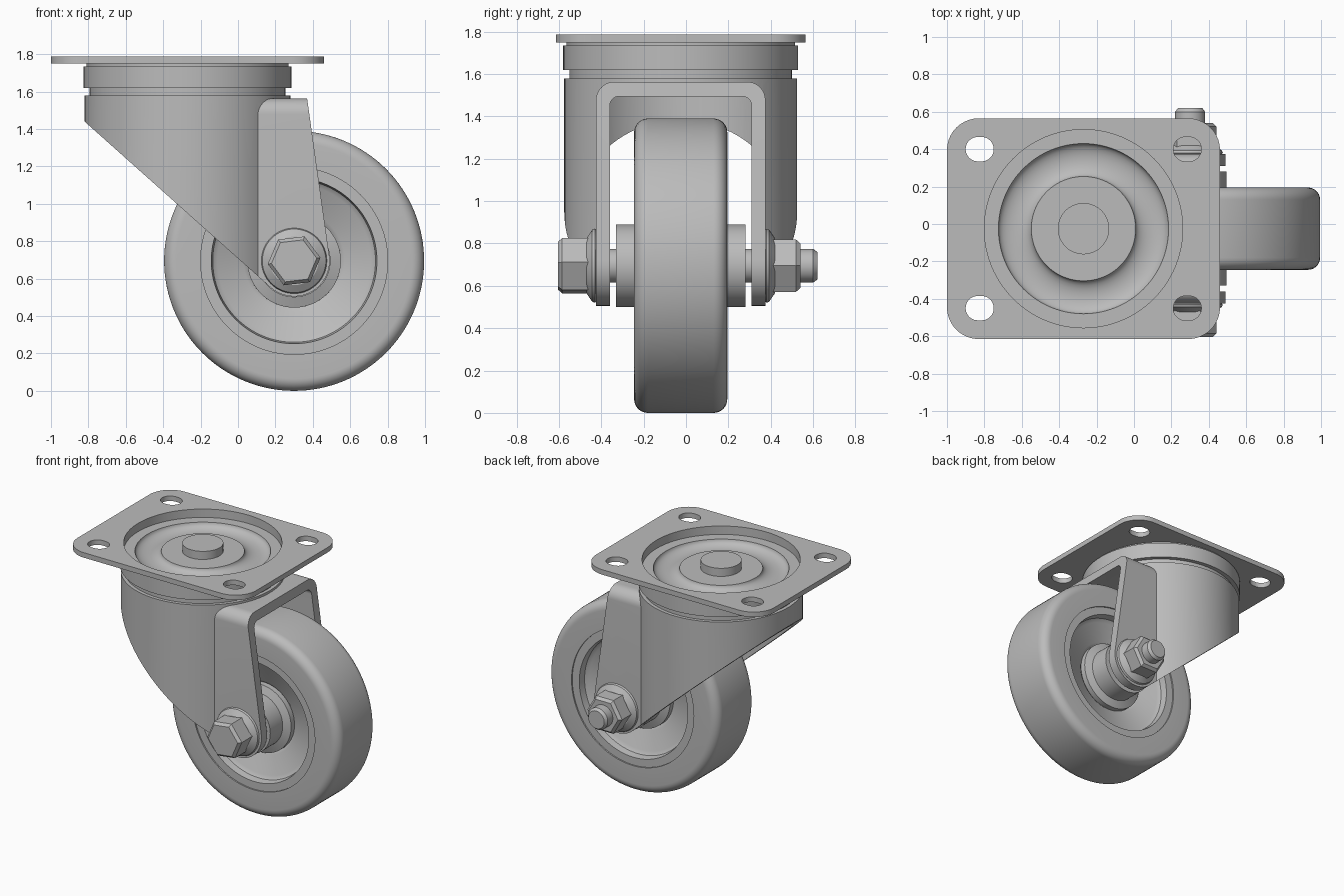
import bpy, bmesh
from math import cos, sin, pi, radians

old = bpy.data.objects.get("Cube")
if old:
    bpy.data.objects.remove(old, do_unlink=True)

GREY = (0.5, 0.5, 0.5, 1)
steel = bpy.data.materials.new("grey_metal")
steel.use_nodes = True
steel.diffuse_color = GREY
steel.node_tree.nodes["Principled BSDF"].inputs["Base Color"].default_value = GREY

MID_Y = -0.025               # shared symmetry plane
AXLE_X, AXLE_Z = 0.3, 0.695  # wheel axis
SWIVEL_X = -0.27             # swivel axis


def finish(name, bm):
    bmesh.ops.remove_doubles(bm, verts=bm.verts, dist=1e-5)
    bmesh.ops.recalc_face_normals(bm, faces=bm.faces)
    mesh = bpy.data.meshes.new(name)
    bm.to_mesh(mesh)
    bm.free()
    mesh.materials.append(steel)
    ob = bpy.data.objects.new(name, mesh)
    bpy.context.collection.objects.link(ob)
    return ob


def smooth(ob):
    bpy.ops.object.select_all(action="DESELECT")
    ob.select_set(True)
    bpy.context.view_layer.objects.active = ob
    bpy.ops.object.shade_smooth_by_angle(angle=radians(32))


def on_axle(r, a, t):
    return (AXLE_X + r * cos(t), MID_Y + a, AXLE_Z + r * sin(t))


def on_swivel(r, a, t):
    return (SWIVEL_X + r * cos(t), MID_Y + r * sin(t), a)


def lathe(name, profile, place, segs=96, turn=0.0):
    """Revolve (radius, height) points about the axle or the swivel axis."""
    bm = bmesh.new()
    rings = [[bm.verts.new(place(r, a, turn + 2 * pi * i / segs)) for i in range(segs)]
             if r else [bm.verts.new(place(0, a, 0))] for r, a in profile]
    for p, q in zip(rings, rings[1:]):
        for i in range(segs):
            j = (i + 1) % segs
            corners = [p[i % len(p)], p[j % len(p)], q[j % len(q)], q[i % len(q)]]
            bm.faces.new(list(dict.fromkeys(corners)))
    return finish(name, bm)


def prism(name, outline, place, lo, hi):
    """Extrude a 2D outline between two levels."""
    bm = bmesh.new()
    a, b = ([bm.verts.new(place(u, v, w)) for u, v in outline] for w in (lo, hi))
    bm.faces.new(a)
    bm.faces.new(b)
    for i in range(len(a)):
        bm.faces.new((a[i - 1], a[i], b[i], b[i - 1]))
    return finish(name, bm)


def arc(cx, cy, r, start, end, n=10):
    return [(cx + r * cos(radians(start + (end - start) * i / n)),
             cy + r * sin(radians(start + (end - start) * i / n))) for i in range(n + 1)]


def rounded_box(u0, u1, v0, v1, r):
    corners = [(u1 - r, v1 - r), (u0 + r, v1 - r), (u0 + r, v0 + r), (u1 - r, v0 + r)]
    return [p for k, c in enumerate(corners) for p in arc(*c, r, 90 * k, 90 * k + 90)]


def along_x(u, v, w):
    return (w, MID_Y + u, v)


def along_y(u, v, w):
    return (u, w, v)


def along_z(u, v, w):
    return (u, MID_Y + v, w)


def cut(ob, tool, operation="DIFFERENCE"):
    mod = ob.modifiers.new("cut", "BOOLEAN")
    mod.operation, mod.object, mod.solver = operation, tool, "EXACT"
    bpy.context.view_layer.objects.active = ob
    bpy.ops.object.modifier_apply(modifier=mod.name)
    bpy.data.objects.remove(tool, do_unlink=True)


# Mounting plate with a round opening and four slotted bolt holes
plate = prism("mounting_plate", rounded_box(-1, 0.46, -0.59, 0.59, 0.17), along_z, 1.75, 1.787)
cut(plate, prism("opening", arc(SWIVEL_X, 0, 0.53, 0, 356.25, 95), along_z, 1.6, 1.9))
for sx in (-1, 1):
    for sy in (-1, 1):
        x, y = SWIVEL_X + sx * 0.555, sy * 0.425
        slot = rounded_box(x - 0.075, x + 0.075, y - 0.065, y + 0.065, 0.0645)
        cut(plate, prism("slot", slot, along_z, 1.6, 1.9))
smooth(plate)

# Swivel bearing: stepped collar outside, dished face with a ball groove and pin inside
groove = [(0.367 + 0.088 * cos(pi * i / 12), 1.725 - 0.045 * sin(pi * i / 12)) for i in range(13)]
smooth(lathe("swivel_bearing", [
    (0, 1.57), (0.525, 1.57), (0.525, 1.62), (0.555, 1.62), (0.555, 1.735),
    (0.54, 1.735), (0.54, 1.752), (0.53, 1.752), (0.53, 1.725), *groove,
    (0.137, 1.725), (0.137, 1.785), (0, 1.785)], on_swivel))

# Fork: a round shell blended into two flat legs, trimmed by its side outline
fork = lathe("fork", [(0, 0.4), (0.55, 0.4), (0.55, 1.58), (0, 1.58)], on_swivel)
cut(fork, prism("legs", rounded_box(-0.4, 0.4, 0.35, 1.563, 0.085), along_x, SWIVEL_X, 0.6), "UNION")
cut(fork, lathe("hollow", [(0, 0.2), (0.485, 0.2), (0.485, 1.5), (0, 1.5)], on_swivel))
cut(fork, prism("leg_gap", rounded_box(-0.335, 0.335, 0.2, 1.495, 0.045), along_x, SWIVEL_X, 0.7))
side = arc(AXLE_X, AXLE_Z, 0.19, 228.3, 368, 24) + [(0.37, 1.56), (0.365, 1.65), (-0.9, 1.65), (-0.9, 1.511)]
cut(fork, prism("side_outline", side, along_y, -1, 1), "INTERSECT")
smooth(fork)

# Wheel: rounded tread, stepped rim and recessed web, mirrored about its mid plane
half = [(0.0, 0.1), (0.25, 0.1), (0.27, 0.115), (0.41, 0.14), (0.435, 0.16), (0.443, 0.21),
        (0.5, 0.21), (0.5, 0.22)]
half += [(r, a) for a, r in reversed(arc(0.155, 0.63, 0.065, 0, 90, 8))][::-1]
smooth(lathe("wheel", half + [(r, -a) for r, a in reversed(half)], on_axle, 128))

# Hub with a stepped flange and narrow spacers
hub = [(0, 0.337), (0.08, 0.337), (0.08, 0.305), (0.195, 0.305), (0.195, 0.16), (0.25, 0.14), (0.25, 0.09)]
smooth(lathe("hub", hub + [(r, -a) for r, a in reversed(hub)], on_axle))

# Axle bolt with chamfered end
smooth(lathe("axle_bolt", [(0, -0.45), (0.08, -0.45), (0.08, 0.625), (0.065, 0.645), (0, 0.645)], on_axle, 48))

# Domed washers and hexagons on both sides
for s, label, inner, outer, turn in ((-1, "bolt_head", 0.43, 0.58, 0.12), (1, "nut", 0.43, 0.565, 0)):
    smooth(lathe(label + "_washer", [(0, s * 0.395), (0.165, s * 0.395), (0.175, s * 0.405),
                                     (0.17, s * 0.418), (0.13, s * 0.445), (0, s * 0.445)], on_axle, 64))
    hexagon = lathe(label, [(0, s * inner), (0.142, s * inner), (0.142, s * (outer - 0.02)),
                            (0.122, s * outer), (0, s * outer)], on_axle, 6, turn)
